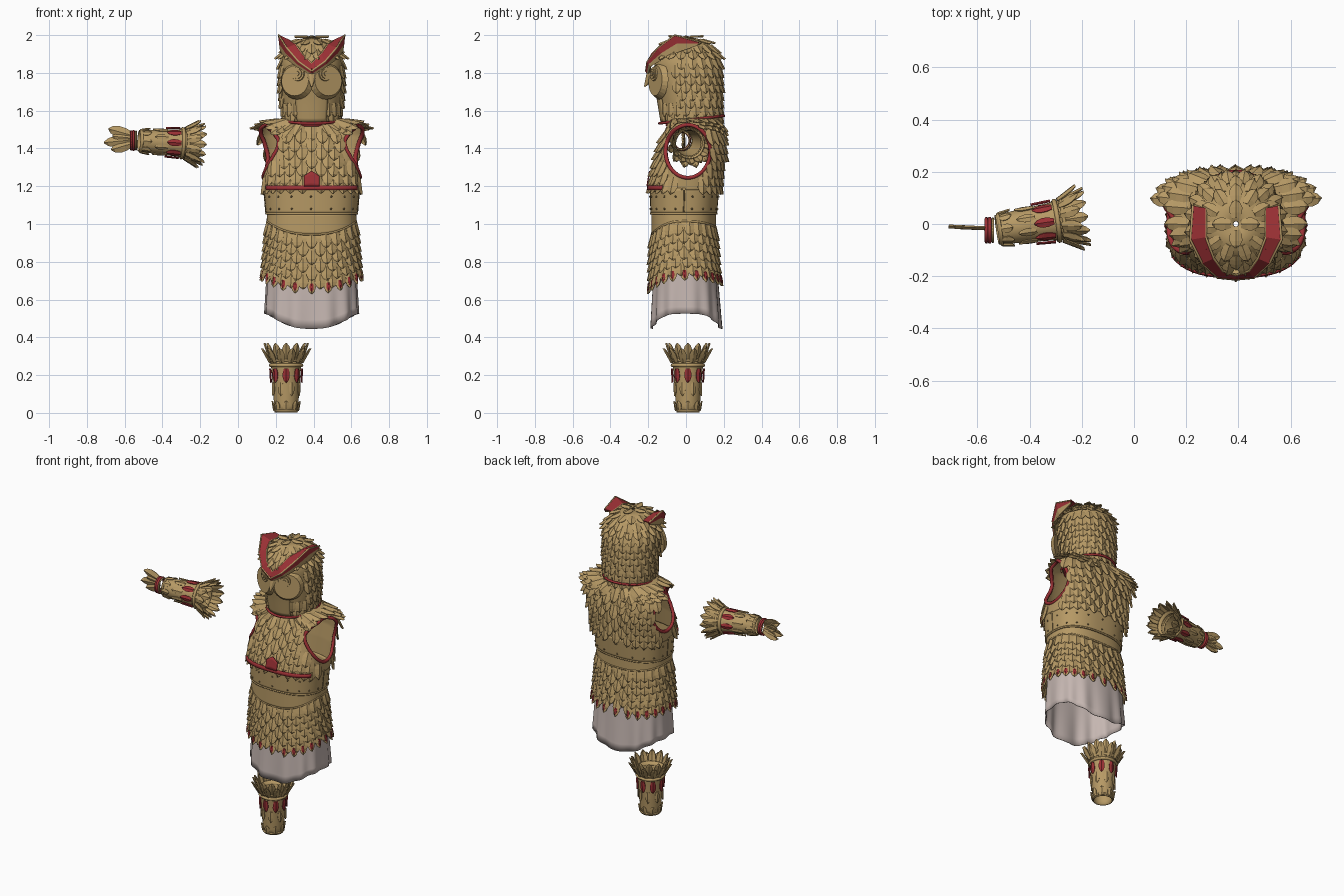
import bpy, bmesh
from math import sin, cos, pi, tau, copysign
from mathutils import Vector, Matrix

if "Cube" in bpy.data.objects:
    bpy.data.objects.remove(bpy.data.objects["Cube"])

CX = 0.39          # body axis
FRONT = -pi / 2    # angle that faces the front
GOLD, RED, CLOTH, BRONZE = range(4)
MATS = []
for label, rgb in (("gold", (.47, .32, .13)), ("dark red", (.33, .03, .035)),
                   ("pale cloth", (.56, .47, .44)), ("bronze", (.2, .14, .06))):
    m = bpy.data.materials.new(label)
    m.use_nodes = True
    m.diffuse_color = (*rgb, 1)
    m.node_tree.nodes["Principled BSDF"].inputs["Base Color"].default_value = (*rgb, 1)
    MATS.append(m)


def finish(name, bm, thick=0, smooth=False):
    me = bpy.data.meshes.new(name)
    bm.to_mesh(me)
    bm.free()
    for m in MATS:
        me.materials.append(m)
    ob = bpy.data.objects.new(name, me)
    bpy.context.collection.objects.link(ob)
    if thick:
        mod = ob.modifiers.new("thickness", "SOLIDIFY")
        mod.thickness, mod.offset = thick, 0
    if smooth:
        for p in me.polygons:
            p.use_smooth = True
    return ob


def shell(table, cx, n):
    """Surface from rows of height, half width, half depth and depth centre."""
    def surf(th, z, off=0):
        z = min(max(z, table[0][0]), table[-1][0])
        for a, b in zip(table, table[1:]):
            if z <= b[0]:
                break
        t = (z - a[0]) / (b[0] - a[0])
        rx, ry, cy = (a[i] + (b[i] - a[i]) * t for i in (1, 2, 3))
        c, s = cos(th), sin(th)
        return Vector((cx + (rx + off) * copysign(abs(c) ** (2 / n), c),
                       cy + (ry + off) * copysign(abs(s) ** (2 / n), s), z))
    return surf


def frame(surf, th, z):
    d = (surf(th, z - .006) - surf(th, z + .006)).normalized()
    t = surf(th + .02, z) - surf(th - .02, z)
    return surf(th, z), d, t.cross(-d).normalized()


def loft(name, surf, low, high, mat=GOLD, off=0, rows=8, cols=64, span=tau,
         thick=.006, skip=None):
    """Skin between two heights, each a function of the angle."""
    bm = bmesh.new()
    closed = span == tau
    grid = []
    for j in range(cols if closed else cols + 1):
        th = FRONT + span * (j / cols - .5)
        grid.append([bm.verts.new(surf(th, low(th) + (high(th) - low(th)) * i / rows, off))
                     for i in range(rows + 1)])
    for j in range(cols):
        a, b = grid[j], grid[(j + 1) % len(grid)]
        for i in range(rows):
            q = (a[i], b[i], b[i + 1], a[i + 1])
            if not (skip and skip(sum((v.co for v in q), Vector()) / 4)):
                bm.faces.new(q).material_index = mat
    return finish(name, bm, thick, True)


def feather(bm, p, d, n, length, width, lift, mat=GOLD):
    s = d.cross(n)
    rows = [[bm.verts.new(p + d * (t * length) + s * (k * f * width / 2)
                          + n * (lift * t + (0 if k else .16 * width))) for k in (-1, 0, 1)]
            for t, f in ((0, .6), (.3, .95), (.6, 1), (.85, .65), (1, .06))]
    for a, b in zip(rows, rows[1:]):
        for k in (0, 1):
            bm.faces.new((a[k], a[k + 1], b[k + 1], b[k])).material_index = mat


def coat(name, surf, heights, gap, length, width, lift, dip=lambda th: 0, skip=None):
    """Staggered rows of overlapping feathers."""
    bm = bmesh.new()
    for i, z in enumerate(heights):
        ring = [surf(tau * k / 32, z) for k in range(33)]
        count = max(4, round(sum((b - a).length for a, b in zip(ring, ring[1:])) / gap))
        for j in range(count):
            th = FRONT + tau * (j + .5 * (i % 2)) / count
            p, d, n = frame(surf, th, z - dip(th))
            if not (skip and (skip(p) or skip(p + d * length * .5))):
                feather(bm, p, d, n, length, width, lift)
    return finish(name, bm, .005)


def tube(name, pts, r, mat, closed=True):
    cu = bpy.data.curves.new(name, "CURVE")
    cu.dimensions, cu.bevel_depth, cu.bevel_resolution = "3D", r, 1
    sp = cu.splines.new("POLY")
    sp.points.add(len(pts) - 1)
    for q, p in zip(sp.points, pts):
        q.co = (*p, 1)
    sp.use_cyclic_u = closed
    cu.materials.append(MATS[mat])
    ob = bpy.data.objects.new(name, cu)
    bpy.context.collection.objects.link(ob)
    bpy.ops.object.select_all(action="DESELECT")
    ob.select_set(True)
    bpy.context.view_layer.objects.active = ob
    bpy.ops.object.convert(target="MESH")


def cone(bm, centre, axis, r1, r2, depth, segs=24):
    mx = Matrix.Translation(centre) @ Vector(axis).to_track_quat("Z", "Y").to_matrix().to_4x4()
    bmesh.ops.create_cone(bm, cap_ends=True, segments=segs, radius1=r1, radius2=r2,
                          depth=depth, matrix=mx)


def flat(z):
    return lambda th: z


def around(count=48):
    return [tau * i / count for i in range(count)]


# Vest with arm openings
vest = shell(((1.18, .25, .175, -.005), (1.3, .26, .17, .01), (1.4, .272, .163, .03),
              (1.47, .28, .148, .04), (1.51, .27, .135, .045), (1.535, .22, .13, .045),
              (1.56, .15, .125, .04)), CX, 2.6)


def arm_hole(p, grow=1.0):
    return (abs(p.x - CX) > .15 and
            ((p.y - .01) / .118) ** 2 + ((p.z - 1.385) / .14) ** 2 < grow)


loft("vest_shell", vest, flat(1.18), flat(1.56), rows=44, cols=120, skip=arm_hole)
coat("vest_feathers", vest, [1.548 - .012 * i for i in range(3)] +
     [1.5 - .042 * i for i in range(7)], .053, .09, .058, .02, skip=lambda p: arm_hole(p, 1.08))
for side, label in ((1, "left"), (-1, "right")):
    rim = []
    for a in around():
        y, z = .01 + .118 * cos(a), 1.385 + .14 * sin(a)
        edge = min((vest(pi * k / 200 - pi / 2, z) for k in range(201)), key=lambda p: abs(p.y - y))
        rim.append((CX + side * (edge.x - CX), y, z))
    tube(label + "_armhole_trim", rim, .011, RED)
tube("vest_neck_trim", [(CX + .148 * cos(a), .035 + .135 * sin(a), 1.55 + .025 * sin(a))
                        for a in around()], .009, RED)
loft("chest_trim", vest, flat(1.18), flat(1.203), RED, .022, 2, 24, 2.0, .012)
loft("chest_tab", vest, flat(1.2), lambda th: 1.28 - .35 * abs(th - FRONT), RED, .03, 4, 8, .16)

# Waist belt, rivets and seams
waist = shell(((.68, .25, .175, -.005), (.8, .243, .17, -.01), (.95, .232, .163, -.012),
               (1.05, .228, .162, -.012), (1.19, .24, .17, -.008)), CX, 2.5)


def dip(th):
    s = sin(th)
    return (.07 if s < 0 else .03) * s * s


loft("belt_upper", waist, flat(1.055), flat(1.19), off=.008, thick=.012)
loft("belt_lower", waist, lambda th: 1.015 - dip(th), flat(1.055), off=.003, thick=.012)
tube("belt_edge", [waist(a, 1.055, .012) for a in around()], .006, GOLD)
tube("belt_hem", [waist(a, 1.015 - dip(a), .006) for a in around()], .006, GOLD)
bm = bmesh.new()
for z in (1.08, 1.145):
    for a in around(18):
        bmesh.ops.create_icosphere(bm, subdivisions=1, radius=.006,
                                   matrix=Matrix.Translation(waist(a + .17, z, .014)))
for f in bm.faces:
    f.material_index = BRONZE
finish("belt_rivets", bm)
for a in (0, pi):
    tube("belt_seam", [waist(a, z, .013) for z in (1.06, 1.18)], .004, BRONZE, False)

# Feathered hips and red-centred pendants
loft("hip_shell", waist, lambda th: .77 - dip(th), lambda th: 1.02 - dip(th))
coat("hip_feathers", waist, [1.015 - .043 * i for i in range(6)], .05, .075, .054, .017, dip)
bm = bmesh.new()
for a in around(24):
    p, d, n = frame(waist, FRONT + a, .79 - dip(FRONT + a))
    feather(bm, p, d, n, .09, .045, .018)
    feather(bm, p + d * .035 + n * .018, d, n, .042, .02, .004, RED)
finish("hem_pendants", bm, .005)

# Cloth skirt
skirt = shell(((.44, .25, .184, 0), (.82, .232, .163, -.005)), CX, 2.6)
loft("cloth_skirt", lambda th, z, off: skirt(th, z, .006 * sin(13 * th) * (.82 - z) / .3),
     lambda th: .525 - .08 * abs(sin(th)) ** 3, flat(.82), CLOTH, cols=96, thick=.004)

# Bird helm
head = shell(((1.54, .14, .15, .03), (1.65, .156, .16, .022), (1.75, .162, .17, .012),
              (1.85, .16, .17, .005), (1.91, .145, .152, .005), (1.955, .105, .115, .005),
              (1.98, .06, .07, 0), (1.99, .01, .01, 0)), CX, 2.15)


def face_area(p):
    x = abs(p.x - CX)
    return p.y < -.05 and (x < .08 and p.z < 1.76 or x < .15 and 1.67 < p.z < 1.86)


def neck_slope(th):
    return 1.555 + .02 * sin(th)


loft("helm_shell", head, neck_slope, flat(1.99), rows=24)
coat("helm_feathers", head, [1.988, 1.972, 1.945, 1.915] + [1.88 - .04 * i for i in range(8)],
     .046, .068, .048, .013, skip=face_area)
loft("chin_plate", head, neck_slope, flat(1.74), off=.01, cols=12, span=1.0, thick=.01)
tube("helm_neck_trim", [(CX + .158 * cos(a), .03 + .17 * sin(a), 1.553 + .02 * sin(a))
                        for a in around()], .008, RED)
face, eyes, brow = bmesh.new(), bmesh.new(), bmesh.new()
for side, label in ((1, "left"), (-1, "right")):
    # Cheek dish and ringed eye
    axis = Vector((side * .45, -.9, .05)).normalized()
    centre = Vector((CX + side * .082, -.15, 1.758))
    cone(face, centre, axis, .098, .08, .028)
    eye = Vector((CX + side * .07, -.166, 1.795))
    for r, depth in ((.043, .02), (.03, .032), (.015, .042)):
        cone(eyes, eye, axis, r, r * .85, depth, 16)
    # Sweeping brow crest that rises to an ear tuft
    low = ((0, -.2, 1.785), (.08, -.185, 1.835), (.14, -.11, 1.88), (.163, -.04, 1.91), (.16, .06, 1.945))
    top = ((0, -.212, 1.81), (.07, -.205, 1.86), (.13, -.15, 1.93), (.175, -.06, 2.0), (.165, .07, 1.965))
    inner = ((0, -.195, 1.85), (.05, -.18, 1.9), (.085, -.13, 1.95), (.115, -.05, 1.97), (.115, .06, 1.96))
    rows = []
    for a, b, c in zip(low, top, inner):
        a, b, c = (Vector((CX + side * v[0], v[1], v[2])) for v in (a, b, c))
        rows.append([brow.verts.new(v) for v in (a, a.lerp(b, .5), b, c)])
    for a, b in zip(rows, rows[1:]):
        for k in range(3):
            brow.faces.new((a[k], b[k], b[k + 1], a[k + 1])).material_index = RED if k else GOLD
    for edge in (top, inner):
        tube(label + "_brow_edge", [(CX + side * v[0], v[1], v[2]) for v in edge], .005, GOLD, False)
bmesh.ops.recalc_face_normals(brow, faces=brow.faces)
finish("cheek_dishes", face)
finish("eye_rings", eyes)
finish("brow_crests", brow, .008)
bm = bmesh.new()
cone(bm, (CX, -.195, 1.77), (0, -.5, -.9), .036, .004, .1, 10)
finish("beak", bm)


# Matching limb guards: the boot and the forearm guard
def limb_guard(name, mx):
    base = shell(((0, .058, .058, 0), (.22, .074, .074, 0), (.3, .084, .084, 0)), 0, 2)

    def surf(th, z, off=0):
        return mx @ base(th, z, off)

    loft(name + "_sleeve", surf, flat(0), flat(.3), cols=32)
    for z, r in ((.012, .006), (.25, .01), (.278, .01)):
        tube(name + "_band", [surf(a, z, .004) for a in around(32)], r, GOLD)
    bm = bmesh.new()
    for a in around(12):
        p, d, n = frame(surf, a, .275)
        feather(bm, p, -d, n, .095, .046, .018)
        p, d, n = frame(surf, a + pi / 12, .265)
        feather(bm, p + n * .006, -d, n, .08, .042, .034)
    for a in around(8):
        p, d, n = frame(surf, a, .235)
        feather(bm, p + n * .006, d, n, .075, .036, .005, RED)
        p, d, n = frame(surf, a + pi / 8, .16)
        feather(bm, p + n * .004, d, n, .07, .03, .004)
        p, d, n = frame(surf, a, .015)
        feather(bm, p + n * .003, -d, n, .045, .034, .004)
    finish(name + "_feathers", bm, .005)


limb_guard("boot", Matrix.Translation((.255, .01, .002)))
start, axis = Vector((-.525, -.022, 1.44)), Vector((.335, .05, -.018))
limb_guard("forearm_guard", Matrix.Translation(start)
           @ axis.to_track_quat("Z", "Y").to_matrix().to_4x4() @ Matrix.Scale(.93, 4))

# Wrist band and hand feathers
for x, r, mat in ((-.565, .007, RED), (-.553, .008, RED), (-.54, .005, GOLD)):
    tube("wrist_band", [(x, -.024 + .044 * cos(a), 1.442 + .048 * sin(a)) for a in around(24)], r, mat)
bm = bmesh.new()
for z, slope, length in ((1.47, .28, .125), (1.445, -.1, .145), (1.425, -.3, .11), (1.455, .1, .1)):
    feather(bm, Vector((-.565, -.012, z)), Vector((-1, .08, slope)).normalized(),
            Vector((0, -1, 0)), length, .058, .004)
finish("hand_feathers", bm, .006)
